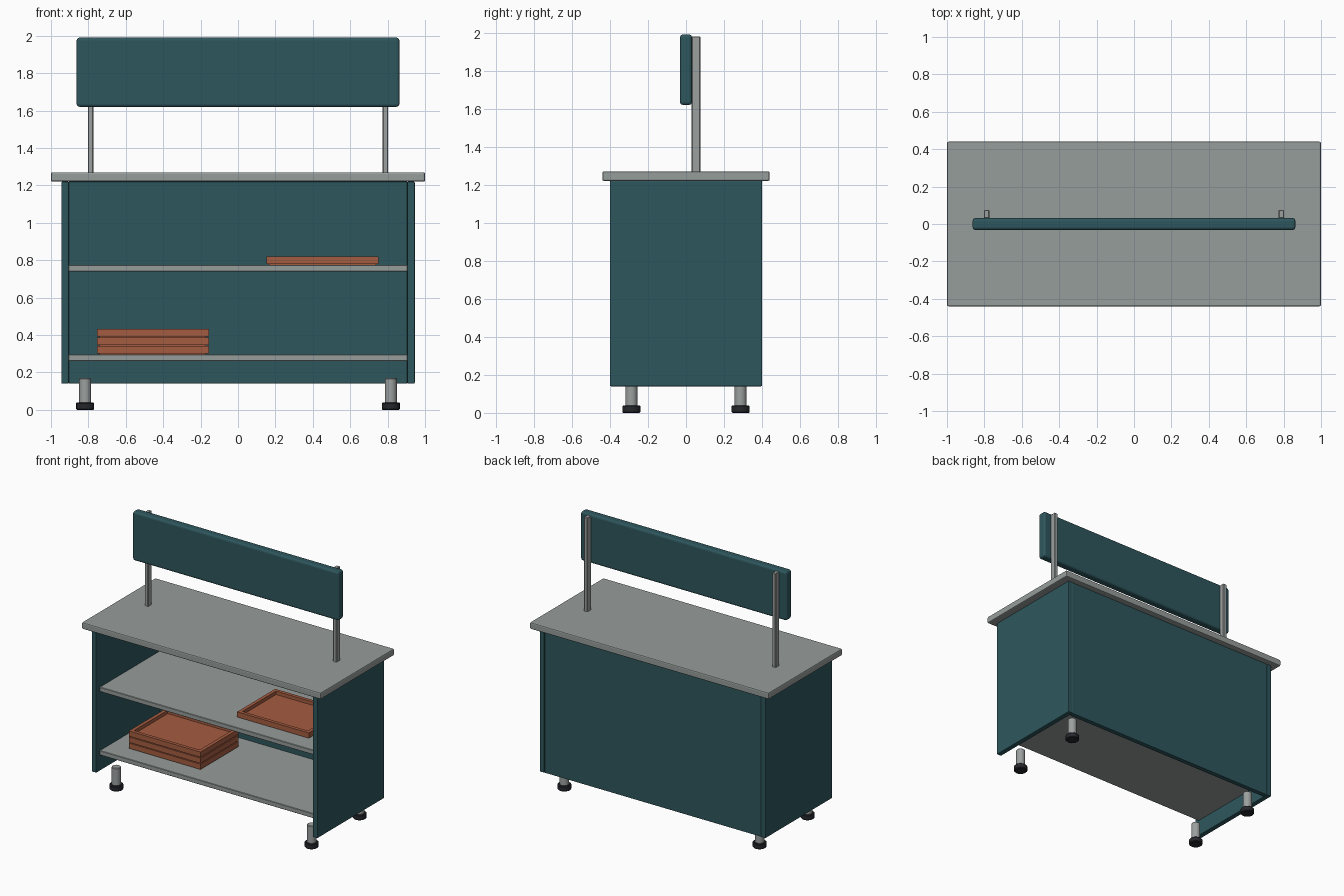
import bpy

if "Cube" in bpy.data.objects:
    bpy.data.objects.remove(bpy.data.objects["Cube"])


def material(name, rgb):
    m = bpy.data.materials.new(name)
    m.diffuse_color = (*rgb, 1.0)
    m.use_nodes = True
    m.node_tree.nodes["Principled BSDF"].inputs["Base Color"].default_value = m.diffuse_color
    return m


TEAL = material("dark teal", (0.027, 0.095, 0.11))
GREY = material("worktop grey", (0.305, 0.34, 0.33))
METAL = material("metal grey", (0.33, 0.355, 0.35))
BLACK = material("rubber black", (0.018, 0.02, 0.025))
CLAY = material("terracotta", (0.376, 0.107, 0.053))


def finish(ob, name, mat, bevel, segments):
    ob.name = name
    ob.data.materials.append(mat)
    if bevel:
        mod = ob.modifiers.new("bevel", 'BEVEL')
        mod.width = bevel
        mod.segments = segments
        mod.limit_method = 'ANGLE'
    return ob


def box(name, x, y, z, mat, bevel=0.0, segments=2):
    """Box given by its (min, max) range on each axis."""
    bpy.ops.mesh.primitive_cube_add(size=1)
    ob = bpy.context.object
    for v in ob.data.vertices:
        v.co = [(a + b) / 2 + c * (b - a) for (a, b), c in zip((x, y, z), v.co)]
    return finish(ob, name, mat, bevel, segments)


def cylinder(name, x, y, z, radius, mat, bevel):
    bpy.ops.mesh.primitive_cylinder_add(vertices=20, radius=radius, depth=z[1] - z[0],
                                        location=(x, y, (z[0] + z[1]) / 2))
    ob = bpy.context.object
    bpy.ops.object.shade_smooth_by_angle()
    return finish(ob, name, mat, bevel, 1)


def tray(name, cx, z):
    """Shallow open tray: recessed base, floor and four rim walls."""
    w, d, t, h = 0.30, 0.227, 0.026, 0.04
    box(name + "_base", (cx - w + 0.015, cx + w - 0.015), (-d + 0.015, d - 0.015),
        (z - 0.006, z + 0.002), CLAY)
    box(name + "_floor", (cx - w + 0.005, cx + w - 0.005), (-d + 0.005, d - 0.005),
        (z, z + 0.014), CLAY)
    for side, s in (("left", -1), ("right", 1)):
        xs = sorted((cx + s * w, cx + s * (w - t)))
        box(f"{name}_{side}_wall", xs, (-d + t, d - t), (z, z + h), CLAY)
    for side, s in (("front", -1), ("back", 1)):
        ys = sorted((s * d, s * (d - t)))
        box(f"{name}_{side}_wall", (cx - w, cx + w), ys, (z, z + h), CLAY)


# Counter carcass
box("worktop", (-1, 1), (-0.44, 0.44), (1.22, 1.27), GREY, 0.008)
box("back_panel", (-0.906, 0.906), (0.36, 0.398), (0.14, 1.22), TEAL, 0.005)
box("lower_shelf", (-0.906, 0.906), (-0.36, 0.362), (0.26, 0.295), GREY, 0.003, 1)
box("upper_shelf", (-0.906, 0.906), (-0.36, 0.362), (0.74, 0.775), GREY, 0.003, 1)

# Mirrored side panels, sign posts, legs and feet
for side, s in (("left", -1), ("right", 1)):
    box(side + "_side_panel", sorted((s * 0.906, s * 0.945)), (-0.4, 0.4),
        (0.14, 1.22), TEAL, 0.005)
    box(side + "_sign_post", sorted((s * 0.773, s * 0.803)), (0.03, 0.075),
        (1.265, 1.98), METAL, 0.004, 1)
    for end, e in (("front", -1), ("back", 1)):
        x, y = s * 0.817, e * 0.287
        cylinder(f"{end}_{side}_leg", x, y, (0.03, 0.17), 0.032, METAL, 0.004)
        cylinder(f"{end}_{side}_foot", x, y, (0, 0.04), 0.048, BLACK, 0.005)

# Header sign board
box("sign_board", (-0.863, 0.863), (-0.032, 0.032), (1.62, 1.99), TEAL, 0.016, 3)

# Trays on the shelves
for i in range(3):
    tray(f"stacked_tray_{i + 1}", -0.455, 0.301 + i * 0.046)
tray("single_tray", 0.452, 0.78)
